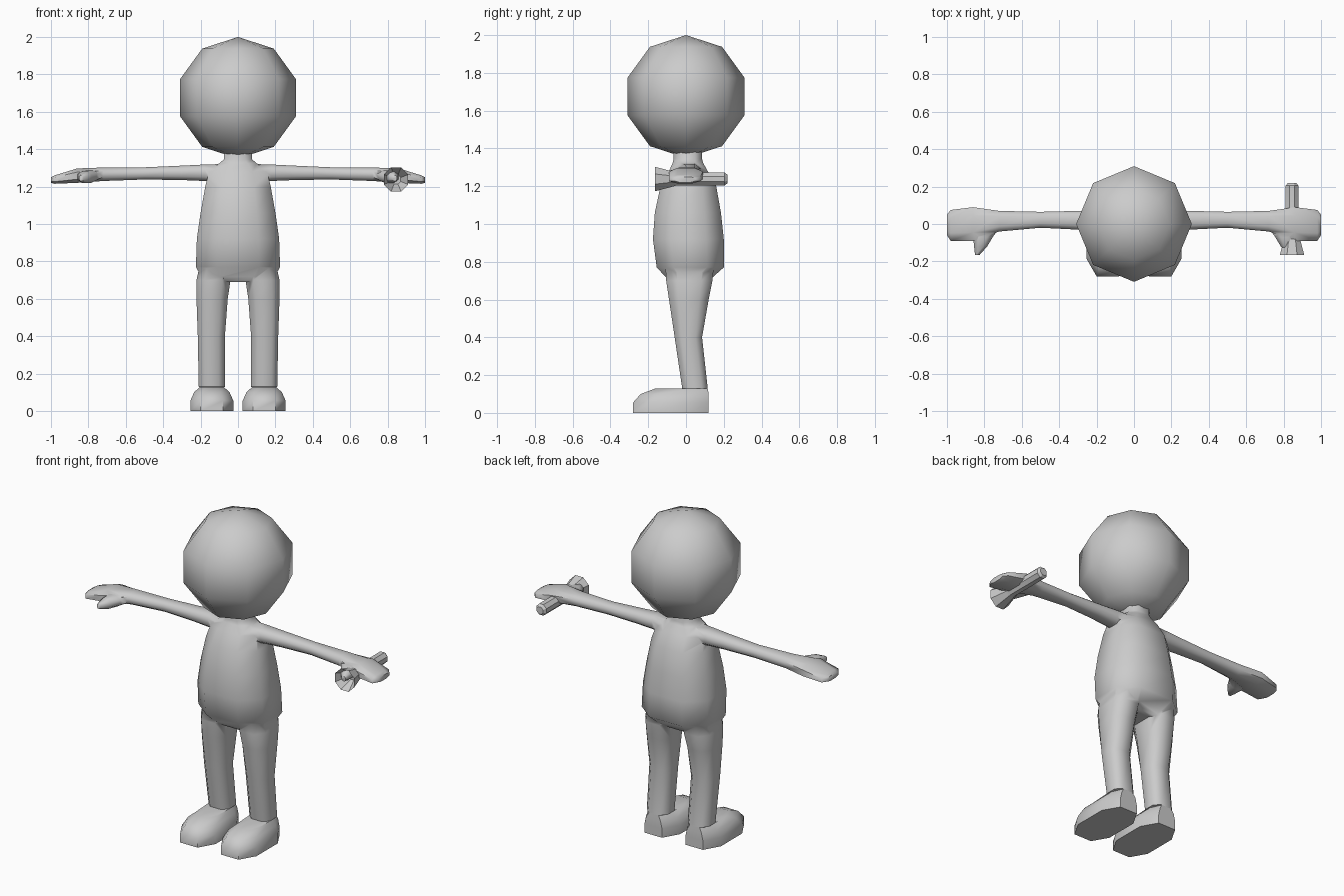
import bpy, bmesh

if "Cube" in bpy.data.objects:
    bpy.data.objects.remove(bpy.data.objects["Cube"])

grey = bpy.data.materials.new("plain_grey")
grey.diffuse_color = (0.6, 0.6, 0.6, 1)
grey.use_nodes = True
grey.node_tree.nodes["Principled BSDF"].inputs["Base Color"].default_value = grey.diffuse_color


def loft(name, axis, rings, k=0.45):
    """Skin eight-sided rings (position, a0, a1, b0, b1) along an axis; k sets squareness."""
    bm = bmesh.new()
    loops = []
    for p, a0, a1, b0, b1 in rings:
        ca, cb, ha, hb = (a0 + a1) / 2, (b0 + b1) / 2, (a1 - a0) / 2, (b1 - b0) / 2
        loop = []
        for u, v in ((1, -k), (1, k), (k, 1), (-k, 1), (-1, k), (-1, -k), (-k, -1), (k, -1)):
            co = [ca + u * ha, cb + v * hb]
            co.insert("xyz".index(axis), p)
            loop.append(bm.verts.new(co))
        loops.append(loop)
    for lo, hi in zip(loops, loops[1:]):
        for i in range(8):
            j = (i + 1) % 8
            bm.faces.new((lo[i], lo[j], hi[j], hi[i]))
    bm.faces.new(loops[0])
    bm.faces.new(loops[-1])
    bmesh.ops.recalc_face_normals(bm, faces=bm.faces)
    mesh = bpy.data.meshes.new(name)
    bm.to_mesh(mesh)
    bm.free()
    ob = bpy.data.objects.new(name, mesh)
    bpy.context.collection.objects.link(ob)
    mesh.materials.append(grey)
    return ob


def flip(rings, field):
    """Mirror rings in x, where x is either the ring position or the first span."""
    if field == "position":
        return [(-p, a0, a1, b0, b1) for p, a0, a1, b0, b1 in rings]
    return [(p, -a1, -a0, b0, b1) for p, a0, a1, b0, b1 in rings]


def smooth(ob, angle):
    bpy.ops.object.select_all(action='DESELECT')
    ob.select_set(True)
    bpy.context.view_layer.objects.active = ob
    bpy.ops.object.shade_smooth_by_angle(angle=angle)


# Torso and neck
body = loft("body", "z", [
    (0.69, -0.18, 0.18, -0.08, 0.11),
    (0.77, -0.225, 0.225, -0.155, 0.20),
    (0.92, -0.22, 0.22, -0.175, 0.20),
    (1.06, -0.20, 0.20, -0.165, 0.185),
    (1.20, -0.175, 0.175, -0.135, 0.16),
    (1.28, -0.155, 0.155, -0.09, 0.115),
    (1.325, -0.10, 0.10, -0.07, 0.09),
    (1.345, -0.075, 0.075, -0.065, 0.085),
    (1.42, -0.075, 0.075, -0.065, 0.085)], 0.5)

# Leg with shoe
leg = [
    (0.0, 0.025, 0.255, -0.28, 0.12),
    (0.055, 0.025, 0.255, -0.28, 0.12),
    (0.10, 0.045, 0.235, -0.24, 0.12),
    (0.128, 0.075, 0.205, -0.165, 0.115),
    (0.13, 0.07, 0.21, -0.02, 0.115),
    (0.40, 0.07, 0.215, -0.06, 0.085),
    (0.60, 0.055, 0.222, -0.09, 0.12),
    (0.70, 0.04, 0.222, -0.105, 0.14),
    (0.80, 0.03, 0.20, -0.11, 0.15)]

# Arm with flat hand
arm = [
    (0.10, -0.05, 0.08, 1.22, 1.32),
    (0.18, -0.04, 0.075, 1.23, 1.318),
    (0.30, -0.03, 0.07, 1.235, 1.312),
    (0.50, -0.02, 0.065, 1.238, 1.303),
    (0.72, -0.04, 0.07, 1.23, 1.302),
    (0.86, -0.09, 0.09, 1.22, 1.297),
    (0.98, -0.09, 0.075, 1.215, 1.26),
    (1.0, -0.06, 0.05, 1.22, 1.25)]

# Thumb
thumb = [
    (-0.02, 0.72, 0.86, 1.235, 1.285),
    (-0.07, 0.755, 0.86, 1.22, 1.287),
    (-0.12, 0.785, 0.855, 1.22, 1.28),
    (-0.165, 0.825, 0.85, 1.23, 1.26)]

parts = []
for mirrored in (False, True):
    for label, axis, rings, k in (("leg", "z", leg, 0.52), ("arm", "x", arm, 0.5),
                                  ("thumb", "y", thumb, 0.45)):
        if mirrored:
            rings = flip(rings, "position" if axis == "x" else "span")
        parts.append(loft(label, axis, rings, k))

# Fuse the limbs into one continuous skin
for part in parts:
    mod = body.modifiers.new("fuse", 'BOOLEAN')
    mod.operation = 'UNION'
    mod.solver = 'EXACT'
    mod.object = part
    bpy.context.view_layer.objects.active = body
    bpy.ops.object.modifier_apply(modifier=mod.name)
    bpy.data.objects.remove(part)
smooth(body, 1.0)

# Head
bpy.ops.mesh.primitive_uv_sphere_add(segments=8, ring_count=5, radius=0.325,
                                     location=(0, 0, 1.675))
head = bpy.context.object
head.name = "head"
head.data.materials.append(grey)
smooth(head, 1.2)

# Hand-held rod with a hollow flared front
profile = [(-0.09, 0.025), (-0.165, 0.065), (-0.07, 0.04), (-0.05, 0.034),
           (0.205, 0.034), (0.22, 0.022)]
rod = loft("flared_rod", "y", [(y, 0.845 - r, 0.845 + r, 1.238 - r, 1.238 + r)
                               for y, r in profile], 0.414)
smooth(rod, 0.6)
